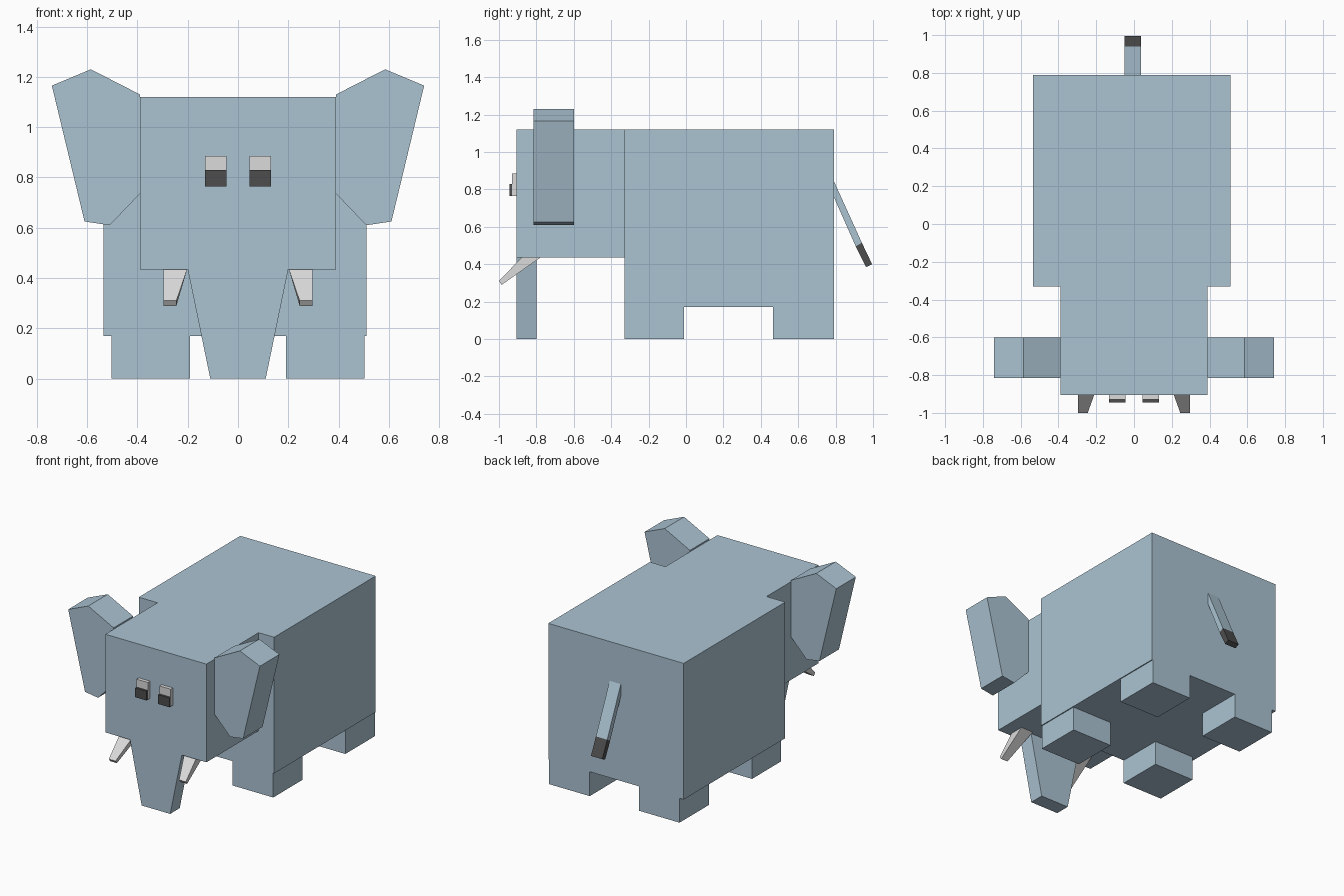
import bpy, bmesh

cube = bpy.data.objects.get("Cube")
if cube:
    bpy.data.objects.remove(cube, do_unlink=True)


def material(name, rgb):
    m = bpy.data.materials.new(name)
    m.use_nodes = True
    m.diffuse_color = (*rgb, 1)
    m.node_tree.nodes["Principled BSDF"].inputs["Base Color"].default_value = (*rgb, 1)
    return m


SKIN = material("blue grey skin", (0.41, 0.55, 0.65))
WHITE = material("ivory white", (0.71, 0.71, 0.71))
DARK = material("charcoal", (0.075, 0.075, 0.075))


def loft(name, start, end, mat):
    """Closed solid between two rings with the same number of points."""
    bm = bmesh.new()
    a = [bm.verts.new(p) for p in start]
    b = [bm.verts.new(p) for p in end]
    bm.faces.new(a)
    bm.faces.new(b)
    for i in range(len(a)):
        j = (i + 1) % len(a)
        bm.faces.new((a[i], a[j], b[j], b[i]))
    bmesh.ops.recalc_face_normals(bm, faces=bm.faces)
    mesh = bpy.data.meshes.new(name)
    bm.to_mesh(mesh)
    bm.free()
    mesh.materials.append(mat)
    ob = bpy.data.objects.new(name, mesh)
    bpy.context.collection.objects.link(ob)
    return ob


def slab(name, outline, y0, y1, mat):
    """Front outline (x, z) given depth along y."""
    return loft(name, [(x, y0, z) for x, z in outline], [(x, y1, z) for x, z in outline], mat)


def box(name, x0, x1, y0, y1, z0, z1, mat):
    return slab(name, [(x0, z0), (x1, z0), (x1, z1), (x0, z1)], y0, y1, mat)


# Body, head and trunk
box("body", -0.535, 0.51, -0.33, 0.79, 0.17, 1.12, SKIN)
box("head", -0.39, 0.39, -0.905, -0.325, 0.435, 1.12, SKIN)
slab("trunk", [(-0.2, 0.435), (-0.11, 0), (0.11, 0), (0.2, 0.435)], -0.905, -0.8, SKIN)

EAR = [(0.39, 1.13), (0.585, 1.23), (0.74, 1.165), (0.61, 0.625), (0.51, 0.61), (0.39, 0.735)]

for side, s in (("left", 1), ("right", -1)):
    # Ears
    slab(side + "_ear", [(s * x, z) for x, z in EAR], -0.815, -0.6, SKIN)

    # Legs
    for end, y0, y1 in (("front", -0.33, -0.01), ("back", 0.465, 0.79)):
        box(f"{end}_{side}_leg", s * 0.19, s * 0.503, y0, y1, 0, 0.17, SKIN)

    # Eyes
    box(side + "_eye", s * 0.045, s * 0.132, -0.93, -0.905, 0.765, 0.885, WHITE)
    box(side + "_pupil", s * 0.045, s * 0.132, -0.945, -0.93, 0.765, 0.83, DARK)

    # Tusks taper forward and down
    i, o, t = s * 0.202, s * 0.297, s * 0.245
    loft(side + "_tusk",
         [(i, -0.88, 0.435), (o, -0.88, 0.435), (o, -0.78, 0.435), (i, -0.78, 0.435)],
         [(t, -1, 0.31), (o, -1, 0.31), (o, -0.985, 0.29), (t, -0.985, 0.29)], WHITE)


# Tail and its tuft, from side outlines (y, z)
def tail_part(name, outline, mat):
    loft(name, [(-0.05, y, z) for y, z in outline], [(0.037, y, z) for y, z in outline], mat)


tail_part("tail", [(0.788, 0.85), (0.94, 0.515), (0.908, 0.495), (0.788, 0.765)], SKIN)
tail_part("tail_tuft", [(0.94, 0.515), (0.995, 0.4), (0.963, 0.385), (0.908, 0.495)], DARK)
